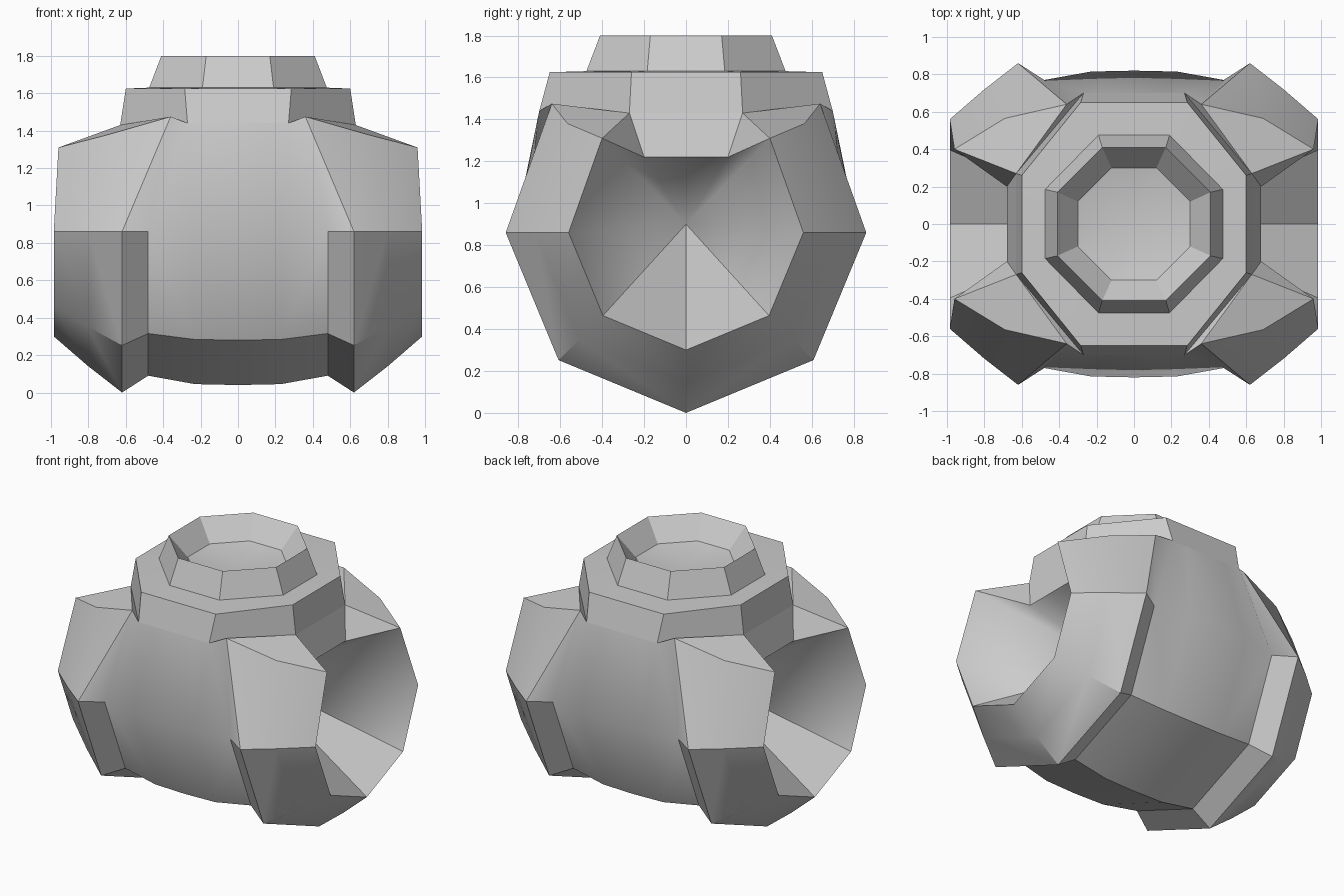
import bpy, bmesh, math
from mathutils import Vector

if "Cube" in bpy.data.objects:
    bpy.data.objects.remove(bpy.data.objects["Cube"])

CZ = 0.86  # height of the drum axis


def quarter_to_object(name, polys, angle=35):
    """Mirror quarter-model polygons (x>=0, y>=0) in x and y and weld them."""
    bm = bmesh.new()
    for sx in (1, -1):
        for sy in (1, -1):
            for poly in polys:
                pts = []
                for p in poly:
                    p = Vector((p[0] * sx, p[1] * sy, p[2]))
                    if not any((p - q).length < 1e-4 for q in pts):
                        pts.append(p)
                if len(pts) > 2:
                    bm.faces.new([bm.verts.new(p) for p in pts])
    bmesh.ops.remove_doubles(bm, verts=bm.verts, dist=1e-4)
    bmesh.ops.recalc_face_normals(bm, faces=bm.faces)
    me = bpy.data.meshes.new(name)
    bm.to_mesh(me)
    bm.free()
    ob = bpy.data.objects.new(name, me)
    bpy.context.collection.objects.link(ob)
    bpy.ops.object.select_all(action='DESELECT')
    ob.select_set(True)
    bpy.context.view_layer.objects.active = ob
    bpy.ops.object.shade_smooth_by_angle(angle=math.radians(angle))
    return ob


def grid(rows):
    """Quads between neighbouring rows of points."""
    return [(a[i], a[i + 1], b[i + 1], b[i])
            for a, b in zip(rows, rows[1:]) for i in range(len(a) - 1)]


# Body: eight-sided drum with flared side rims and deep funnels in both ends
apex = (0.10, 0, 0.90)
profile = [(0, .82), (.23, .815), (.48, .77), (.62, .86), (.80, .72), (.985, .56)]
rows = []
for deg in (-90, -45, 0):
    a = math.radians(deg)
    rows.append([(x, r * math.cos(a), CZ + r * math.sin(a)) for x, r in profile] + [apex])
front_corner = (.27, .70, 1.44)
side_corner = (.63, .27, 1.43)
panel_low = (.68, .20, 1.22)
ridge, mid, rim = (.36, .64, 1.475), (.69, .565, 1.38), (.96, .40, 1.31)
rows.append([(0, .70, 1.44), (.15, .70, 1.44), front_corner, ridge, mid, rim, apex])
body = grid(rows)

# Shoulder tops and the open upper part of each funnel
body += [(front_corner, ridge, side_corner),
         (ridge, mid, side_corner),
         (mid, rim, side_corner),
         (rim, panel_low, side_corner),
         (rim, apex, panel_low),
         (panel_low, apex, (.68, 0, 1.22)),
         (side_corner, panel_low, (.68, 0, 1.22), (.63, 0, 1.43))]
quarter_to_object("body_drum", body)


def ring(x, cy, cx, y, z):
    return [(0, y, z), (cx, y, z), (x, cy, z), (x, 0, z)]


# Collar: stepped octagon on the shoulders
collar = [[(0, .70, 1.44), front_corner, side_corner, (.63, 0, 1.43)],
          ring(.60, .26, .285, .65, 1.625),
          ring(.475, .185, .19, .475, 1.63)]
quarter_to_object("collar", grid(collar), 25)

# Neck: tapered octagon with a shallow bowl in its top
neck = [ring(.475, .185, .19, .475, 1.63),
        ring(.41, .17, .17, .41, 1.80),
        ring(.30, .12, .12, .30, 1.66),
        ring(0, 0, 0, 0, 1.60)]
quarter_to_object("neck", grid(neck), 25)
